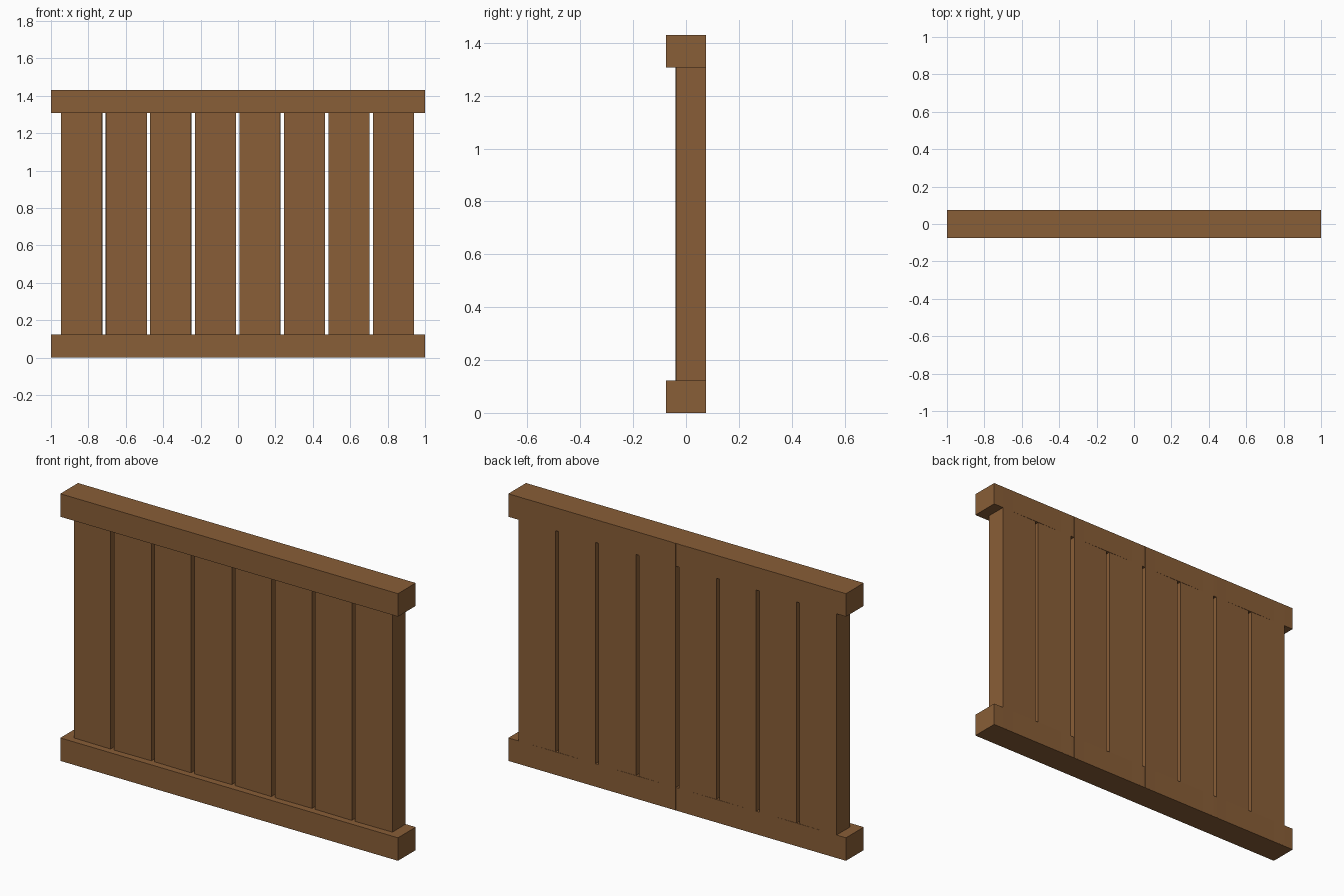
import bpy
import math

# Remove the default cube only
default_cube = bpy.data.objects.get("Cube")
if default_cube:
    bpy.data.objects.remove(default_cube, do_unlink=True)

# Single wood colour
wood_colour = (0.25, 0.112, 0.038, 1.0)
wood = bpy.data.materials.new("brown_wood")
wood.use_nodes = True
wood.diffuse_color = wood_colour
wood.node_tree.nodes["Principled BSDF"].inputs["Base Color"].default_value = wood_colour


def board(name, size, centre, yaw=0.0):
    """Add a flat-shaded rectangular board."""
    bpy.ops.mesh.primitive_cube_add(size=1, location=centre, rotation=(0, 0, yaw))
    obj = bpy.context.object
    obj.name = name
    obj.scale = size
    obj.data.materials.append(wood)
    return obj


HEIGHT = 1.43
RAIL_HEIGHT = 0.123
RAIL_DEPTH = 0.15

# Horizontal rails
for name, z in (("bottom_rail", RAIL_HEIGHT / 2), ("top_rail", HEIGHT - RAIL_HEIGHT / 2)):
    board(name, (2, RAIL_DEPTH, RAIL_HEIGHT), (0, 0, z))

# Upright slats, flush with the back and very slightly twisted in turn
SLATS = 8
SLAT_WIDTH = 0.219
SLAT_DEPTH = 0.113
PITCH = 0.238
TWIST = math.radians(0.7)
for i in range(SLATS):
    x = (i - (SLATS - 1) / 2) * PITCH - 0.002
    yaw = -TWIST if i % 2 == 0 else TWIST
    board(f"slat_{i + 1}", (SLAT_WIDTH, SLAT_DEPTH, HEIGHT - 0.002),
          (x, 0.0745 - SLAT_DEPTH / 2, HEIGHT / 2), yaw)
